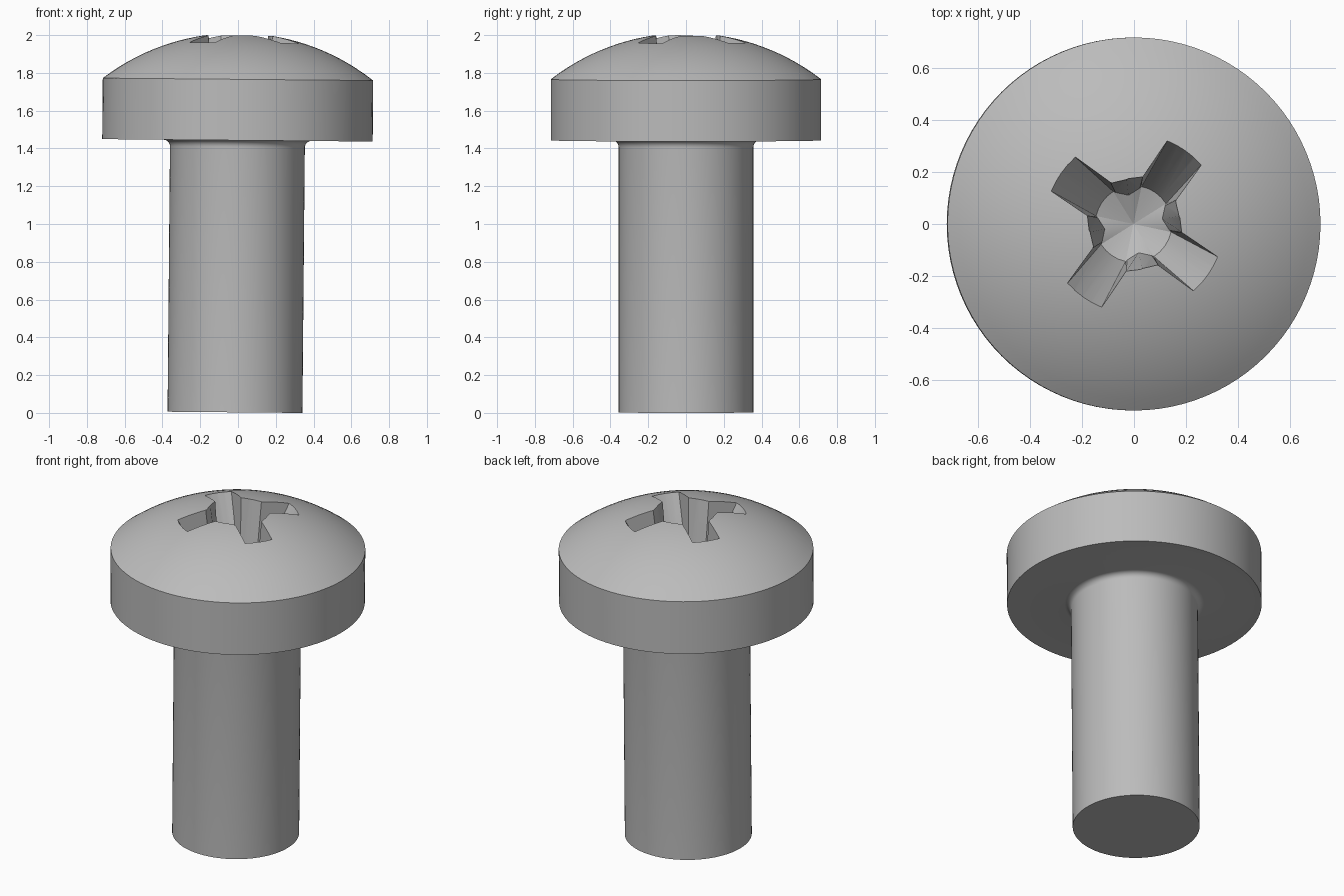
import bpy, bmesh
from math import radians, sin, cos, pi, sqrt
from mathutils import Vector, Matrix

cube = bpy.data.objects.get("Cube")
if cube:
    bpy.data.objects.remove(cube)

steel = bpy.data.materials.new("grey steel")
steel.use_nodes = True
GREY = (0.5, 0.5, 0.5, 1)
steel.diffuse_color = GREY
steel.node_tree.nodes["Principled BSDF"].inputs["Base Color"].default_value = GREY


def make_object(name, bm):
    bmesh.ops.recalc_face_normals(bm, faces=bm.faces)
    mesh = bpy.data.meshes.new(name)
    bm.to_mesh(mesh)
    bm.free()
    mesh.materials.append(steel)
    obj = bpy.data.objects.new(name, mesh)
    bpy.context.collection.objects.link(obj)
    return obj


SHAFT_R, HEAD_R, FILLET = 0.357, 0.716, 0.035
UNDER, RIM, APEX = 1.44, 1.763, 2.008

# Screw body profile: flat end, shank, fillet, flat underside, rim, dome
profile = [(0, 0), (SHAFT_R, 0)]
for i in range(7):
    a = pi / 2 * i / 6
    profile.append((SHAFT_R + FILLET * (1 - cos(a)), UNDER - FILLET * (1 - sin(a))))
rise = APEX - RIM
dome_r = (HEAD_R ** 2 + rise ** 2) / (2 * rise)
profile.append((HEAD_R, UNDER))
for i in range(17):
    r = HEAD_R * (1 - i / 16)
    profile.append((r, APEX - dome_r + sqrt(dome_r ** 2 - r ** 2)))

bm = bmesh.new()
verts = [bm.verts.new((r, 0, z)) for r, z in profile]
edges = [bm.edges.new(pair) for pair in zip(verts, verts[1:])]
bmesh.ops.spin(bm, geom=verts + edges, cent=(0, 0, 0), axis=(0, 0, 1),
               angle=2 * pi, steps=96, use_merge=True)
bmesh.ops.remove_doubles(bm, verts=bm.verts, dist=0.0001)
screw = make_object("screw_body", bm)

# Cross recess cutter: tapered four-winged plug with a shallow conical tip
FLOOR, TOP, TIP = 1.57, 1.957, 1.52
OVER = 1.25  # carries the plug above the dome


def point(low, high, t):
    """Blend polar points (radius, degrees) from the floor to the dome."""
    a, b = [Vector((r * cos(radians(d)), r * sin(radians(d)), z))
            for (r, d), z in ((low, FLOOR), (high, TOP))]
    return a.lerp(b, t)


def ring(bm, t):
    out = []
    for k in range(4):
        axis = 55 + 90 * k
        out.append(point((0.14, axis - 25), (0.18, axis - 25), t))
        for s in (-1, -0.5, 0, 0.5, 1):
            out.append(point((0.147, axis + 23 * s), (0.343, axis + 13.5 * s), t))
        out.append(point((0.14, axis + 25), (0.18, axis + 25), t))
        out.append(point((0.112, axis + 45), (0.168, axis + 45), t))
    return [bm.verts.new(p) for p in out]


bm = bmesh.new()
low, high = ring(bm, 0), ring(bm, OVER)
tip = bm.verts.new((0, 0, TIP))
bm.faces.new(high)
for i in range(len(low)):
    j = (i + 1) % len(low)
    bm.faces.new((low[i], low[j], high[j], high[i]))
    bm.faces.new((low[j], low[i], tip))
cutter = make_object("recess_cutter", bm)
cutter.hide_render = True

# Cut the recess
cut = screw.modifiers.new("recess", 'BOOLEAN')
cut.operation, cut.solver, cut.object = 'DIFFERENCE', 'EXACT', cutter
bpy.ops.object.select_all(action='DESELECT')
screw.select_set(True)
bpy.context.view_layer.objects.active = screw
bpy.ops.object.modifier_apply(modifier=cut.name)
bpy.data.objects.remove(cutter)
bpy.ops.object.shade_smooth_by_angle(angle=radians(22))

# The whole screw leans very slightly to its left
screw.data.transform(Matrix.Translation((-0.016, 0, 0.003)) @ Matrix.Rotation(radians(0.52), 4, 'Y'))
